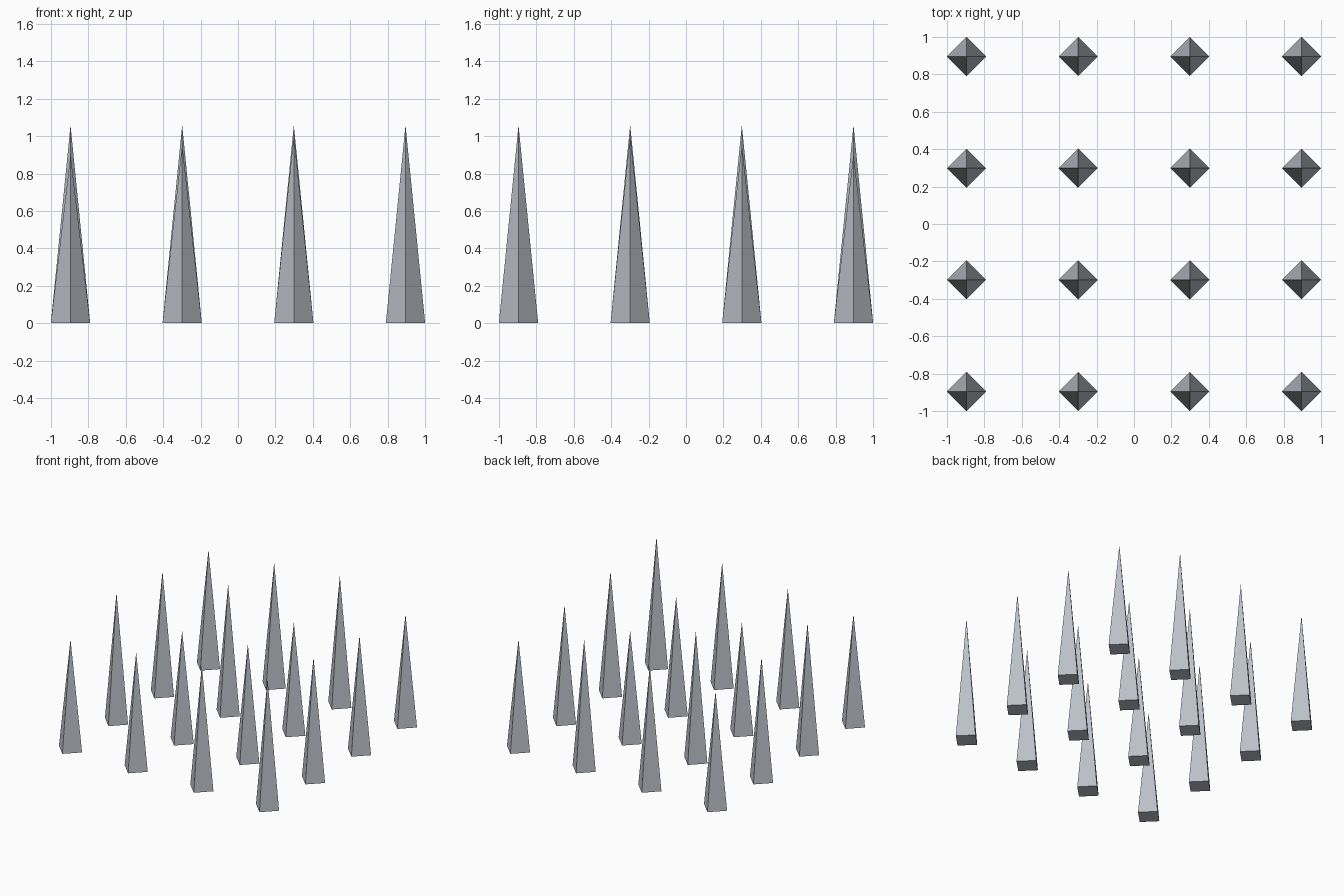
import bpy

if "Cube" in bpy.data.objects:
    bpy.data.objects.remove(bpy.data.objects["Cube"])

SPACING = 0.597   # distance between spikes
RADIUS = 0.105    # base corner distance
N = 4

steel = bpy.data.materials.new("pale steel grey")
steel.diffuse_color = (0.50, 0.53, 0.58, 1.0)
steel.use_nodes = True
steel.node_tree.nodes["Principled BSDF"].inputs["Base Color"].default_value = steel.diffuse_color


def spike(name, x, y, height):
    # four-sided pyramid with its base corners on the x and y axes
    bpy.ops.mesh.primitive_cone_add(vertices=4, radius1=RADIUS, radius2=0,
                                    depth=height, location=(x, y, height / 2))
    obj = bpy.context.object
    obj.name = name
    obj.data.materials.append(steel)


# grid of spikes, with four heights stepping diagonally
for j in range(N):
    for i in range(N):
        level = (i - j) % 4
        spike(f"spike_{j}_{i}", (i - 1.5) * SPACING, (j - 1.5) * SPACING,
              0.903 + 0.052 * level)
